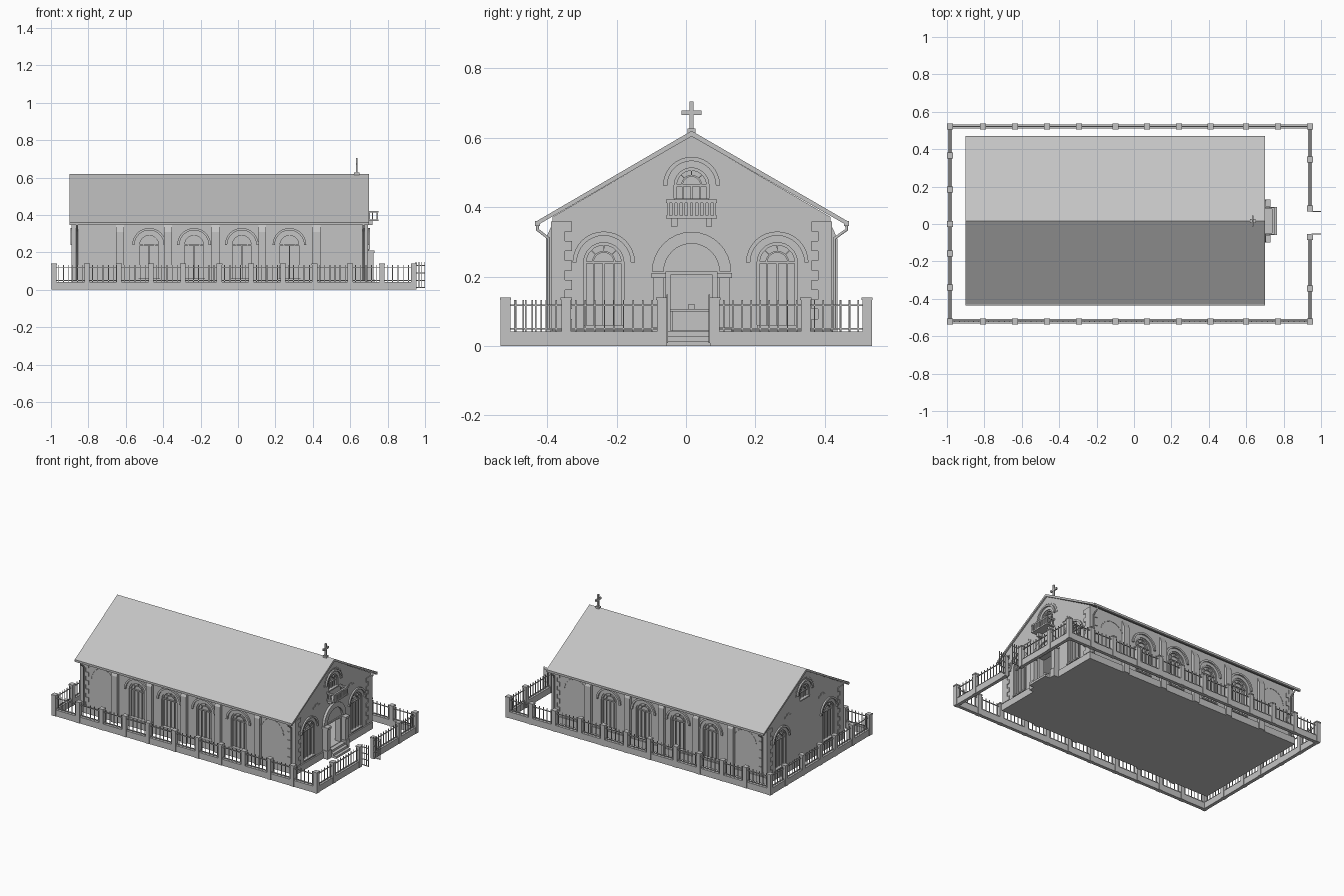
import bpy, bmesh, math
from mathutils import Matrix, Vector

cube = bpy.data.objects.get("Cube")
if cube:
    bpy.data.objects.remove(cube, do_unlink=True)

stone = bpy.data.materials.new("grey stone")
stone.use_nodes = True
GREY = (0.55, 0.55, 0.55, 1)
stone.diffuse_color = GREY
stone.node_tree.nodes["Principled BSDF"].inputs["Base Color"].default_value = GREY


# Local wall frames: u runs along the wall, d points outward, z is up
def frame(origin, u, d):
    m = Matrix.Identity(4)
    for i, axis in enumerate((u, d, (0, 0, 1), origin)):
        m.col[i][:3] = axis
    return m


WORLD = Matrix.Identity(4)
SOUTH = frame((0, -0.384, 0), (1, 0, 0), (0, -1, 0))
NORTH = frame((0, 0.416, 0), (1, 0, 0), (0, 1, 0))
EAST = frame((0.69, 0, 0), (0, 1, 0), (1, 0, 0))
WEST = frame((-0.885, 0, 0), (0, 1, 0), (-1, 0, 0))
MID = 0.016
LENGTH = 1.575


def prism(bm, pts, d0, d1, m=WORLD):
    """Extrude a (u, z) outline between two depths."""
    a = [bm.verts.new(m @ Vector((u, d0, z))) for u, z in pts]
    b = [bm.verts.new(m @ Vector((u, d1, z))) for u, z in pts]
    bm.faces.new(a)
    bm.faces.new(b[::-1])
    for i in range(len(pts)):
        j = (i + 1) % len(pts)
        bm.faces.new((a[j], a[i], b[i], b[j]))


def box(bm, u0, u1, d0, d1, z0, z1, m=WORLD):
    prism(bm, [(u0, z0), (u1, z0), (u1, z1), (u0, z1)], d0, d1, m)


def arc(u, z, r, a0=0, a1=180, n=16):
    angles = [math.radians(a0 + (a1 - a0) * i / n) for i in range(n + 1)]
    return [(u + r * math.cos(a), z + r * math.sin(a)) for a in angles]


def arch(u, z0, spring, r):
    return [(u - r, z0), (u + r, z0)] + arc(u, spring, r)


def ring(bm, u, z, r0, r1, d0, d1, m, a0=0, a1=180, n=16):
    prism(bm, arc(u, z, r1, a0, a1, n) + arc(u, z, r0, a0, a1, n)[::-1], d0, d1, m)


def finish(name, bm):
    bmesh.ops.recalc_face_normals(bm, faces=bm.faces)
    mesh = bpy.data.meshes.new(name)
    bm.to_mesh(mesh)
    bm.free()
    mesh.materials.append(stone)
    ob = bpy.data.objects.new(name, mesh)
    bpy.context.collection.objects.link(ob)
    return ob


def cut(target, cutter):
    mod = target.modifiers.new("cut", 'BOOLEAN')
    mod.operation, mod.solver, mod.object = 'DIFFERENCE', 'EXACT', cutter
    bpy.context.view_layer.objects.active = target
    bpy.ops.object.modifier_apply(modifier=mod.name)
    bpy.data.objects.remove(cutter, do_unlink=True)


# Window list: frame, centre, sill, spring height, radius
windows = [(m, u, 0.06, 0.24, 0.058) for m in (SOUTH, NORTH) for u in (-0.475, -0.235, 0.02, 0.275)]
for m in (EAST, WEST):
    windows += [(m, u, 0.06, 0.24, 0.058) for u in (-0.237, 0.263)]
    windows.append((m, MID, 0.425, 0.463, 0.05))

# Hollow walls with window and door openings
def gable(inset):
    return [(-0.384 + inset, inset), (0.416 - inset, inset), (0.416 - inset, 0.372 - inset / 2),
            (MID, 0.605 - inset), (-0.384 + inset, 0.372 - inset / 2)]


bm = bmesh.new()
prism(bm, gable(0), -LENGTH, 0, EAST)
walls = finish("walls", bm)
bm = bmesh.new()
prism(bm, gable(0.03), -LENGTH + 0.03, -0.03, EAST)
cut(walls, finish("hollow_cutter", bm))
bm = bmesh.new()
for m, u, z0, zs, r in windows:
    prism(bm, arch(u, z0, zs, r), -0.05, 0.02, m)
box(bm, MID - 0.065, MID + 0.062, -0.05, 0.02, 0.042, 0.21, EAST)
cut(walls, finish("opening_cutter", bm))

# Windows: pane, frame, glazing bars and hood mould
panes, bars, hoods = bmesh.new(), bmesh.new(), bmesh.new()
for m, u, z0, zs, r in windows:
    prism(panes, arch(u, z0, zs, r), -0.024, -0.018, m)
    ring(bars, u, zs, r - 0.008, r, -0.018, -0.006, m)
    ring(bars, u, zs, r * 0.5, r * 0.5 + 0.005, -0.018, -0.01, m)
    for s in (-1, 1):
        box(bars, u + s * (r - 0.004) - 0.004, u + s * (r - 0.004) + 0.004, -0.018, -0.006, z0, zs, m)
        box(bars, u + s * r * 0.5 - 0.002, u + s * r * 0.5 + 0.002, -0.018, -0.01, z0, zs, m)
    box(bars, u - 0.003, u + 0.003, -0.018, -0.009, z0, zs, m)
    box(bars, u - r, u + r, -0.018, -0.009, zs - 0.003, zs + 0.003, m)
    for a in (45, 90, 135):
        ring(bars, u, zs, r * 0.5, r - 0.006, -0.018, -0.01, m, a - 2, a + 2, 1)
    box(bars, u - r, u + r, -0.03, 0.006, z0 - 0.008, z0, m)
    ring(hoods, u, zs, r + 0.02, r + 0.032, -0.002, 0.01, m)
finish("window_panes", panes)
finish("window_bars", bars)
finish("hood_moulds", hoods)

# Blind arches on the end bays and a dashed arc of stones over the gable window
bm = bmesh.new()
arcs = [(m, u, 0.235, 0.082) for m in (SOUTH, NORTH) for u in (-0.725, 0.52)]
arcs += [(m, MID, 0.458, 0.092) for m in (EAST, WEST)]
for m, u, z, r in arcs:
    for k in range(12):
        ring(bm, u, z, r, r + 0.005, -0.002, 0.003, m, 15 * k + 2, 15 * k + 12, 2)
finish("arch_stones", bm)

# Stepped accent stones on the gables
bm = bmesh.new()
for m in (EAST, WEST):
    for u in (-0.163, 0.195):
        box(bm, u - 0.034, u + 0.034, -0.002, 0.004, 0.363, 0.375, m)
        box(bm, u - 0.013, u + 0.013, -0.002, 0.004, 0.375, 0.387, m)
finish("accent_stones", bm)

# Corner quoins, alternating long and short
bm = bmesh.new()
for k in range(11):
    long_side = k % 2
    z0, z1 = 0.05 + 0.028 * k, 0.05 + 0.028 * (k + 1)
    ex, ey = (0.055, 0.035) if long_side else (0.035, 0.055)
    for x, sx in ((-0.885, 1), (0.69, -1)):
        for y, sy in ((-0.384, 1), (0.416, -1)):
            xs = sorted((x - sx * 0.005, x + sx * ex))
            ys = sorted((y - sy * 0.005, y + sy * ey))
            box(bm, *xs, *ys, z0, z1)
finish("quoins", bm)

# Sloped-top buttresses between the side bays
bm = bmesh.new()
for m in (SOUTH, NORTH):
    turn = m @ frame((0, 0, 0), (0, 1, 0), (1, 0, 0))
    for u in (-0.63, -0.375, -0.12, 0.13, 0.42):
        prism(bm, [(-0.005, 0), (0.02, 0), (0.02, 0.31), (-0.005, 0.365)], u - 0.021, u + 0.021, turn)
finish("buttresses", bm)

# Plinth
bm = bmesh.new()
box(bm, -0.893, 0.698, -0.392, 0.424, 0, 0.045)
finish("plinth", bm)

# Roof slab and gutters
bm = bmesh.new()
prism(bm, [(-0.43, 0.36), (MID, 0.62), (0.465, 0.36), (0.465, 0.347), (MID, 0.604), (-0.43, 0.347)],
      -1.59, 0.01, EAST)
finish("roof", bm)
bm = bmesh.new()
for y in (-0.428, 0.463):
    box(bm, -0.9, 0.7, y - 0.007, y + 0.007, 0.346, 0.36)
finish("gutters", bm)

# Downpipes
for y, wall, side in ((-0.428, -0.396, "right"), (0.463, 0.428, "left")):
    for x, end in ((0.67, "entrance"), (-0.86, "back")):
        curve = bpy.data.curves.new("downpipe", 'CURVE')
        curve.dimensions = '3D'
        curve.bevel_depth, curve.bevel_resolution = 0.005, 1
        path = [(x, y, 0.35), (x, y, 0.335), (x, wall, 0.31), (x, wall, 0.05)]
        spline = curve.splines.new('POLY')
        spline.points.add(len(path) - 1)
        for p, co in zip(spline.points, path):
            p.co = (*co, 1)
        curve.materials.append(stone)
        pipe = bpy.data.objects.new(f"downpipe_{end}_{side}", curve)
        bpy.context.collection.objects.link(pipe)

# Roof cross
bm = bmesh.new()
for half, depth, z0, z1 in ((0.011, 0.014, 0.605, 0.626), (0.006, 0.005, 0.62, 0.705), (0.029, 0.005, 0.666, 0.678)):
    box(bm, 0.635 - depth, 0.635 + depth, MID - half, MID + half, z0, z1)
finish("cross", bm)

# Entrance portal: arch, tympanum, columns with capitals, door frame, steps
bm = bmesh.new()
ring(bm, MID, 0.215, 0.08, 0.114, -0.002, 0.016, EAST)
prism(bm, arc(MID, 0.215, 0.08), -0.002, 0.004, EAST)
for s in (-1, 1):
    u = MID + s * 0.095
    box(bm, u - 0.016, u + 0.016, -0.002, 0.035, 0, 0.2, EAST)
    box(bm, u - 0.021, u + 0.021, -0.002, 0.041, 0.196, 0.21, EAST)
    box(bm, u - 0.02, u + 0.02, -0.002, 0.04, 0, 0.055, EAST)
    box(bm, MID + s * 0.068 - 0.007, MID + s * 0.068 + 0.007, -0.03, 0.01, 0.04, 0.21, EAST)
box(bm, MID - 0.075, MID + 0.075, -0.03, 0.01, 0.205, 0.215, EAST)
for k in range(3):
    box(bm, MID - 0.075, MID + 0.075, -0.002, 0.075 - 0.02 * k, 0, 0.014 * (k + 1), EAST)
finish("portal", bm)

# Altar at the far end of the hall
bm = bmesh.new()
box(bm, -0.82, -0.76, MID - 0.055, MID + 0.055, 0.03, 0.1)
box(bm, -0.825, -0.755, MID - 0.06, MID + 0.06, 0.1, 0.106)
box(bm, -0.8, -0.78, MID - 0.01, MID + 0.01, 0.106, 0.12)
finish("altar", bm)

# Balcony on corbels
bm = bmesh.new()
L, R, OUT = MID - 0.073, MID + 0.073, 0.06
box(bm, L, R, -0.002, OUT, 0.367, 0.376, EAST)
for s in (-1, 1):
    box(bm, MID + s * 0.05 - 0.009, MID + s * 0.05 + 0.009, -0.002, 0.03, 0.345, 0.367, EAST)
    edge = MID + s * 0.068
    box(bm, edge - 0.005, edge + 0.005, -0.002, OUT, 0.412, 0.422, EAST)
    for d in (0.012, 0.03):
        box(bm, edge - 0.003, edge + 0.003, d - 0.003, d + 0.003, 0.376, 0.412, EAST)
box(bm, L, R, OUT - 0.012, OUT, 0.412, 0.422, EAST)
for k in range(10):
    u = L + 0.006 + k * (R - L - 0.012) / 9
    box(bm, u - 0.004, u + 0.004, OUT - 0.01, OUT - 0.002, 0.376, 0.412, EAST)
finish("balcony", bm)

# Perimeter fence: base wall, capped posts, rails and pickets
base, posts, rails = bmesh.new(), bmesh.new(), bmesh.new()


def fence(m, stops, gap=None):
    for u in stops:
        box(posts, u - 0.014, u + 0.014, -0.014, 0.014, 0, 0.134, m)
        box(posts, u - 0.016, u + 0.016, -0.016, 0.016, 0.132, 0.14, m)
    for i, (a, b) in enumerate(zip(stops, stops[1:])):
        if i == gap:
            continue
        box(base, a, b, -0.011, 0.011, 0, 0.042, m)
        for z in (0.05, 0.117):
            box(rails, a, b, -0.003, 0.003, z - 0.002, z + 0.002, m)
        n = round((b - a) / 0.027)
        for k in range(1, n):
            u = a + (b - a) * k / n
            box(rails, u - 0.002, u + 0.002, -0.002, 0.002, 0.04, 0.133, m)


long_stops = [-0.984, -0.807, -0.636, -0.465, -0.294, -0.1, 0.07, 0.24, 0.41, 0.6, 0.77, 0.94]
for y in (-0.52, 0.522):
    fence(frame((0, y, 0), (1, 0, 0), (0, 1, 0)), long_stops)
fence(frame((-0.984, 0, 0), (0, 1, 0), (1, 0, 0)), [-0.52, -0.34, -0.158, 0, 0.184, 0.366, 0.522])
fence(frame((0.94, 0, 0), (0, 1, 0), (1, 0, 0)), [-0.52, -0.345, -0.07, 0.083, 0.345, 0.522], gap=2)
finish("fence_base", base)
finish("fence_posts", posts)
finish("fence_rails", rails)

# Open gate leaves
bm = bmesh.new()
for y in (-0.054, 0.067):
    for z in (0.012, 0.05, 0.09, 0.13):
        box(bm, 0.95, 1.0, y - 0.002, y + 0.002, z - 0.002, z + 0.002)
    for k in range(4):
        x = 0.952 + k * 0.0153
        box(bm, x - 0.002, x + 0.002, y - 0.002, y + 0.002, 0.008, 0.148)
finish("gate_leaves", bm)
